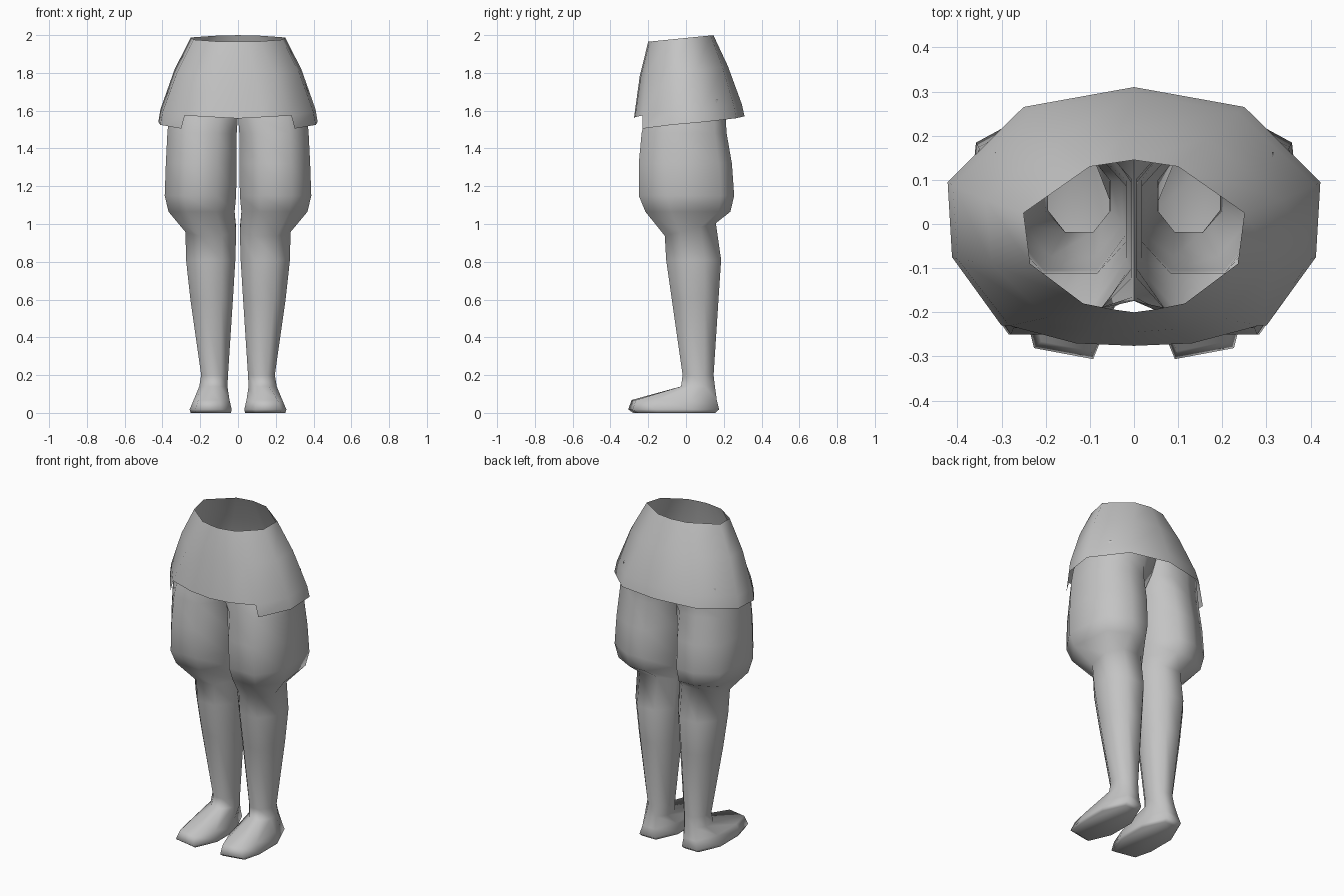
import bpy, math

cube = bpy.data.objects.get("Cube")
if cube:
    bpy.data.objects.remove(cube, do_unlink=True)

# Single plain grey
grey = bpy.data.materials.new("plain_grey")
grey.use_nodes = True
colour = (0.55, 0.55, 0.55, 1)
grey.diffuse_color = colour
grey.node_tree.nodes["Principled BSDF"].inputs["Base Color"].default_value = colour


def make_object(name, verts, faces, angle):
    mesh = bpy.data.meshes.new(name)
    mesh.from_pydata(verts, [], faces)
    mesh.materials.append(grey)
    obj = bpy.data.objects.new(name, mesh)
    bpy.context.collection.objects.link(obj)
    bpy.ops.object.select_all(action='DESELECT')
    obj.select_set(True)
    bpy.context.view_layer.objects.active = obj
    bpy.ops.object.shade_smooth_by_angle(angle=math.radians(angle))


ROUND = ((1, 0.4), (0.45, 1))       # outer back corner of the shin and foot
FULL = ((0.84, 0.72), (0.15, 1))    # outer back corner of the thigh


def ring(z, x0, x1, y0, y1, tilt=0.0, m=0.45, inner=0.4, back=ROUND, toe=0.0):
    """Eight-sided section fitted to a box; m is the flat front width,
    inner the flat length of the inner side, toe skews the front outward."""
    cx, hx, cy, hy = (x0 + x1) / 2, (x1 - x0) / 2, (y0 + y1) / 2, (y1 - y0) / 2
    unit = [(1, -0.4), *back, (-0.45, 1),
            (-1, inner), (-1, -inner), (-m, -1), (m, -1)]
    pts = [[cx + u * hx, cy + v * hy, z + tilt * (cy + v * hy)] for u, v in unit]
    pts[6][0] += toe * 0.6
    pts[7][0] += toe * 0.6
    pts[7][1] += toe
    return pts


# Leg from hip to sole: z, inner x, outer x, front y, back y, then options
sections = [
    ring(1.66, 0.0, 0.34, -0.195, 0.222, inner=0.9, back=FULL),
    ring(1.56, 0.001, 0.367, -0.218, 0.21, inner=0.75, back=FULL),
    ring(1.48, 0.007, 0.374, -0.235, 0.215, inner=0.5, back=FULL),
    ring(1.32, 0.007, 0.382, -0.25, 0.243, back=FULL),
    ring(1.15, 0.010, 0.388, -0.25, 0.255, back=FULL),
    ring(1.065, 0.018, 0.368, -0.215, 0.235, back=FULL),
    ring(0.965, 0.010, 0.278, -0.112, 0.158, tilt=0.25),
    ring(0.81, 0.014, 0.275, -0.105, 0.186),
    ring(0.60, 0.027, 0.252, -0.075, 0.172),
    ring(0.20, 0.053, 0.195, -0.018, 0.146),
    ring(0.14, 0.056, 0.205, -0.026, 0.153),
    ring(0.068, 0.045, 0.235, -0.288, 0.163, m=0.6, toe=0.022),
    ring(0.018, 0.033, 0.256, -0.306, 0.175, m=0.6, toe=0.025),
    ring(0.0, 0.038, 0.25, -0.28, 0.155, m=0.6, toe=0.025),
]
n = 8
for side, label in ((1, "left"), (-1, "right")):
    verts = [(side * x, y, z) for s in sections for x, y, z in s]
    faces = []
    for r in range(len(sections) - 1):
        for i in range(n):
            a, b = r * n + i, r * n + (i + 1) % n
            faces.append((a, a + n, b + n, b))
    last = (len(sections) - 1) * n
    faces.append(tuple(range(last + n - 1, last - 1, -1)))  # sole
    if side < 0:
        faces = [f[::-1] for f in faces]
    make_object(label + "_leg", verts, faces, 75)

# Skirt columns for one half, back to front: waist x, y and hem x, y, z
half = [
    (0.0, 0.145, 0.0, 0.31, 1.57),
    (0.10, 0.13, 0.25, 0.265, 1.56),
    (0.25, 0.025, 0.422, 0.095, 1.54),
    (0.235, -0.09, 0.412, -0.075, 1.525),
    (0.115, -0.18, 0.30, -0.23, 1.505),
    (0.05, -0.193, 0.14, -0.273, 1.495),
    (0.0, -0.20, 0.0, -0.278, 1.487),
]
columns = half + [(-a, b, -c, d, e) for a, b, c, d, e in half[-2:0:-1]]
steps = (0.0, 0.38, 0.85, 1.0)
front = range(5, 8)  # front panel columns stop short of the side hem
verts, faces, index = [], [], {}
for i, (wx, wy, hx, hy, hz) in enumerate(columns):
    wz = 1.985 + 0.1 * wy
    for r, t in enumerate(steps[:3] if i in front else steps):
        bulge = 1 + 0.28 * t * (1 - t)
        index[i, r] = len(verts)
        verts.append(((wx + (hx - wx) * t) * bulge,
                      (wy + (hy - wy) * t) * bulge, wz + (hz - wz) * t))
for i in range(len(columns)):
    j = (i + 1) % len(columns)
    for r in range(len(steps) - 1):
        corners = ((i, r), (j, r), (j, r + 1), (i, r + 1))
        if all(c in index for c in corners):
            faces.append([index[c] for c in corners])
make_object("skirt", verts, faces, 60)
